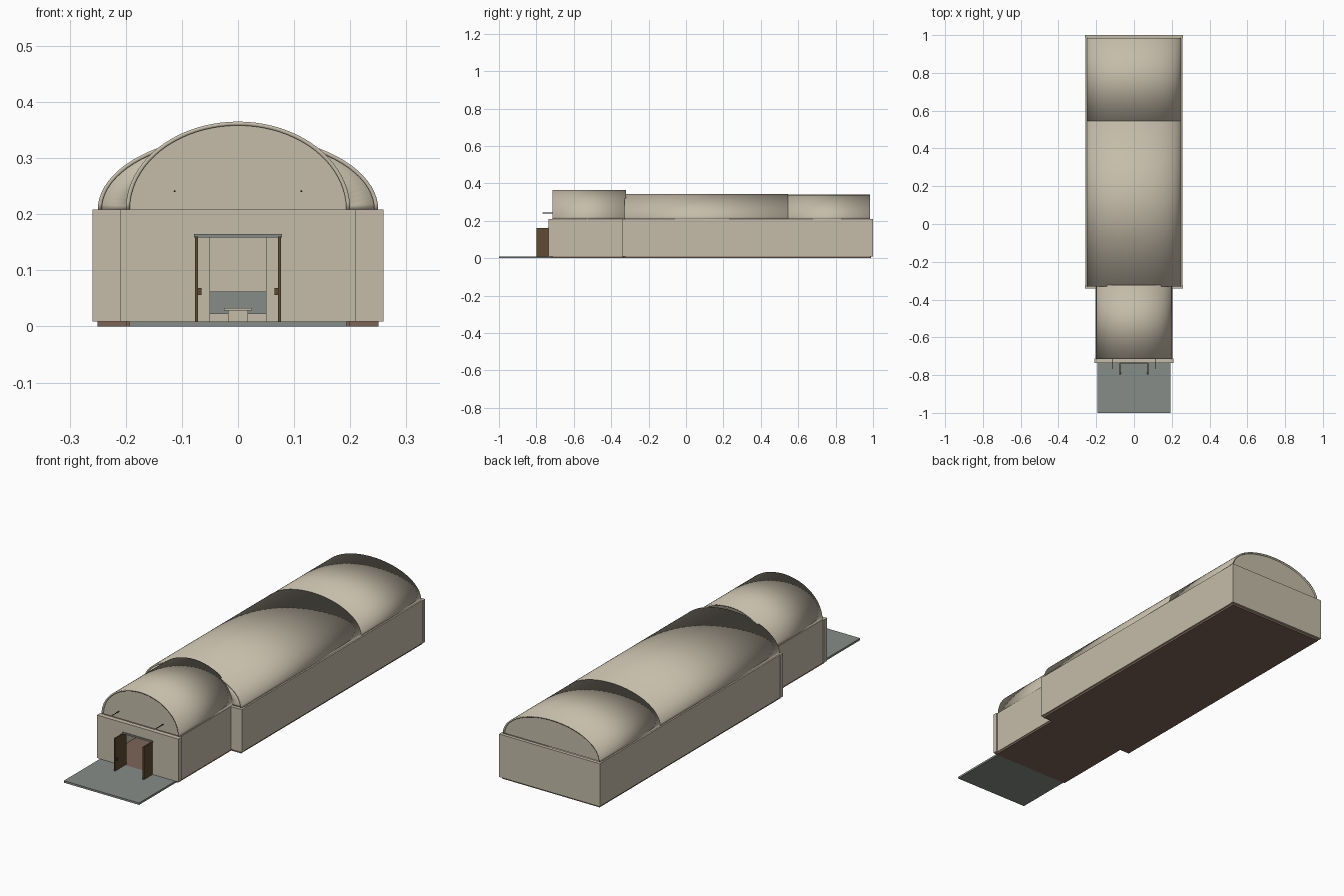
import bpy, bmesh, math

if "Cube" in bpy.data.objects:
    bpy.data.objects.remove(bpy.data.objects["Cube"])


def mat(name, rgb):
    m = bpy.data.materials.new(name)
    m.diffuse_color = (*rgb, 1)
    m.use_nodes = True
    m.node_tree.nodes["Principled BSDF"].inputs["Base Color"].default_value = m.diffuse_color
    return m


PLASTER = mat("warm plaster", (0.56, 0.505, 0.40))
STONE = mat("grey stone", (0.245, 0.265, 0.245))
EARTH = mat("brown floor", (0.205, 0.127, 0.095))
WOOD = mat("dark wood", (0.115, 0.07, 0.032))
IRON = mat("dark iron", (0.03, 0.027, 0.022))


def finish(name, bm, material, smooth=False):
    bmesh.ops.recalc_face_normals(bm, faces=bm.faces[:])
    for f in bm.faces:
        f.smooth = smooth
    me = bpy.data.meshes.new(name)
    bm.to_mesh(me)
    bm.free()
    me.materials.append(material)
    ob = bpy.data.objects.new(name, me)
    bpy.context.collection.objects.link(ob)
    return ob


def box(name, x, y, z, material):
    """Box from (min, max) pairs on each axis."""
    bm = bmesh.new()
    bmesh.ops.create_cube(bm, size=1)
    for v in bm.verts:
        v.co = [a[0] if c < 0 else a[1] for c, a in zip(v.co, (x, y, z))]
    return finish(name, bm, material)


def pair(name, x, y, z, material):
    """Box on the right and its mirror on the left."""
    box(name + "_right", x, y, z, material)
    box(name + "_left", (-x[1], -x[0]), y, z, material)


def arch(a, h, n=40):
    """Half ellipse standing on the wall head."""
    return [(a * math.cos(math.pi * i / n), SPRING + h * math.sin(math.pi * i / n))
            for i in range(n + 1)]


def vault(name, a, h, y0, y1, t=0.007):
    """Barrel shell with a soft rim."""
    bm = bmesh.new()
    rings = [[bm.verts.new((x, y, z)) for x, z in arch(a - d, h - d)]
             for d, y in ((0, y0), (0, y1), (t, y1), (t, y0))]
    n = len(rings[0])
    for k in range(4):
        p, q = rings[k], rings[(k + 1) % 4]
        for i in range(n - 1):
            bm.faces.new((p[i], p[i + 1], q[i + 1], q[i]))
    for i in (0, n - 1):
        bm.faces.new([r[i] for r in rings])
    return finish(name, bm, PLASTER, smooth=True)


def gable(name, a, h, y0, y1):
    """Solid arched end wall."""
    bm = bmesh.new()
    face = bm.faces.new([bm.verts.new((x, y0, z)) for x, z in arch(a, h)])
    ext = bmesh.ops.extrude_face_region(bm, geom=[face])
    for v in ext["geom"]:
        if isinstance(v, bmesh.types.BMVert):
            v.co.y = y1
    return finish(name, bm, PLASTER)


def rod(name, x, y0, y1, z, r):
    bm = bmesh.new()
    bmesh.ops.create_cone(bm, cap_ends=True, segments=8, radius1=r, radius2=r,
                          depth=y1 - y0)
    for v in bm.verts:
        v.co = (x + v.co.x, (y0 + y1) / 2 + v.co.z, z + v.co.y)
    return finish(name, bm, IRON)


FLOOR, SPRING = 0.009, 0.208

# Ground slabs and entrance terrace
box("terrace", (-0.193, 0.193), (-1.0, -0.725), (0, FLOOR), STONE)
box("hall_floor", (-0.25, 0.25), (-0.335, 0.99), (0, FLOOR), EARTH)
box("vestibule_floor", (-0.2, 0.2), (-0.725, -0.335), (0, FLOOR), EARTH)

# Long side walls
H = (FLOOR, SPRING)
pair("hall_side_wall", (0.242, 0.257), (-0.33, 0.99), H, PLASTER)
pair("vestibule_side_wall", (0.19, 0.203), (-0.72, -0.335), H, PLASTER)

# Cross walls: front with doorway, partition with opening, and back
pair("front_wall", (0.073, 0.209), (-0.735, -0.712), H, PLASTER)
box("front_lintel", (-0.073, 0.073), (-0.734, -0.713), (0.163, SPRING), PLASTER)
pair("partition_wall", (0.05, 0.259), (-0.342, -0.322), H, PLASTER)
box("partition_lintel", (-0.05, 0.05), (-0.341, -0.323), (0.17, SPRING), PLASTER)
box("back_wall", (-0.259, 0.259), (0.984, 1.0), H, PLASTER)

# Three barrel vaults
vault("vestibule_vault", 0.2, 0.157, -0.714, -0.322)
vault("hall_vault", 0.25, 0.134, -0.33, 0.546)
vault("rear_vault", 0.25, 0.132, 0.546, 0.985)

# Arched ends closing the vaults
gable("front_gable", 0.194, 0.151, -0.709, -0.7)
gable("back_gable", 0.244, 0.126, 0.97, 0.98)

# Shoulder between the low and wide vaults, open to the inside
vault("shoulder_arch", 0.244, 0.128, -0.327, -0.32, t=0.06)

# Door frame, open leaves and handles
box("door_head", (-0.078, 0.078), (-0.738, -0.73), (0.158, 0.165), STONE)
pair("door_jamb", (0.0715, 0.077), (-0.737, -0.713), (FLOOR, 0.158), WOOD)
pair("door_leaf", (0.071, 0.077), (-0.8, -0.737), (FLOOR, 0.16), WOOD)
pair("door_handle", (0.065, 0.071), (-0.792, -0.786), (0.056, 0.068), WOOD)

# Rods above the entrance
for side, x in (("left", -0.113), ("right", 0.113)):
    rod("entrance_rod_" + side, x, -0.768, -0.705, 0.241, 0.0018)

# Interior furnishings
box("rear_platform", (-0.242, 0.242), (0.545, 0.984), (FLOOR, 0.023), PLASTER)
box("rear_screen", (-0.242, 0.242), (0.548, 0.558), (0.023, 0.062), STONE)
box("table_base", (-0.018, 0.018), (0.44, 0.48), (FLOOR, 0.028), PLASTER)
box("table_top", (-0.025, 0.025), (0.43, 0.49), (0.028, 0.033), PLASTER)
